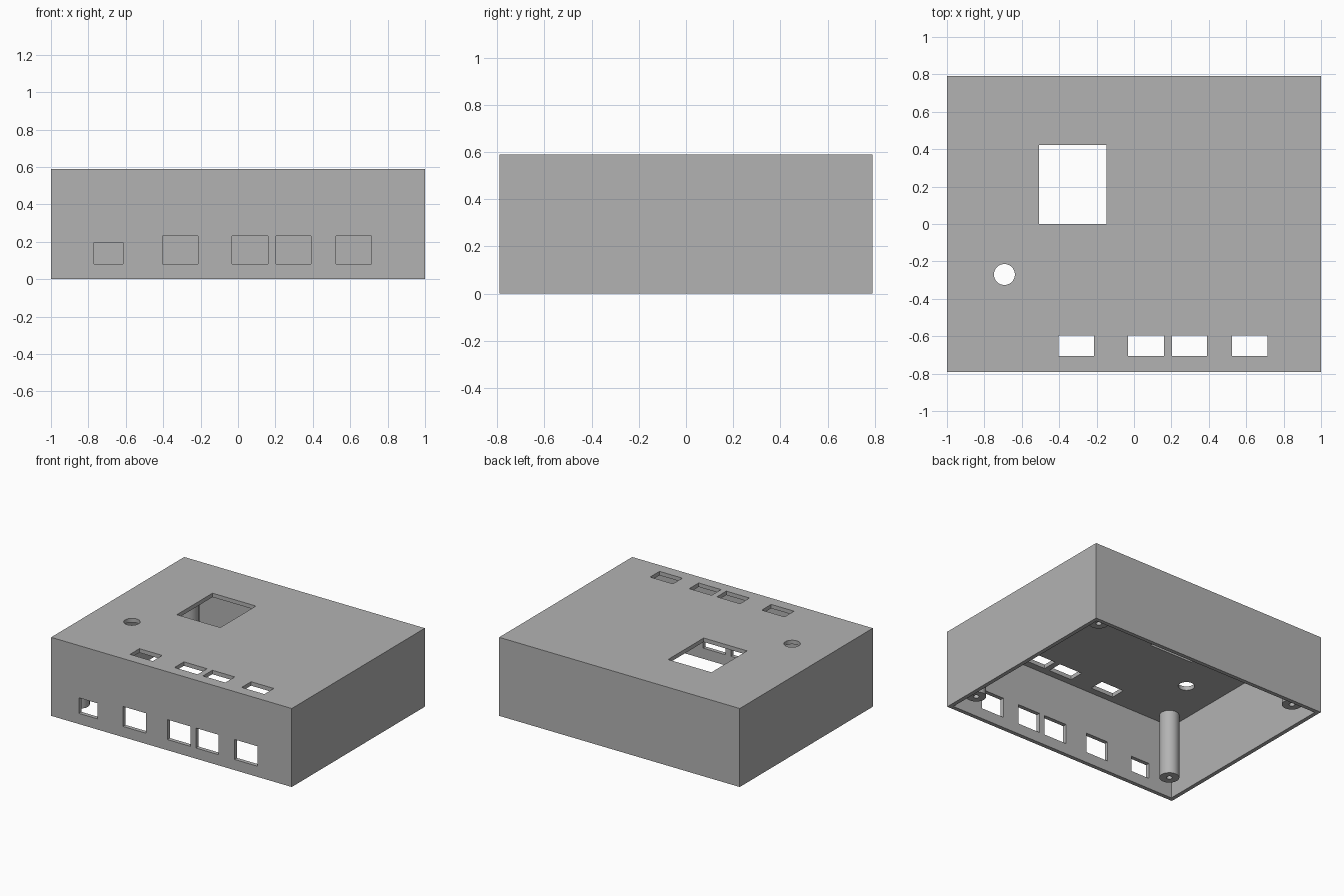
import bpy, bmesh, math
from mathutils import Matrix, Vector

cube = bpy.data.objects.get("Cube")
if cube:
    bpy.data.objects.remove(cube, do_unlink=True)

WIDTH, DEPTH, HEIGHT, WALL = 2.0, 1.58, 0.59, 0.03

grey = bpy.data.materials.new("plain_grey")
grey.use_nodes = True
grey.diffuse_color = (0.45, 0.45, 0.45, 1)
grey.node_tree.nodes["Principled BSDF"].inputs["Base Color"].default_value = grey.diffuse_color


def add_object(name, bm):
    mesh = bpy.data.meshes.new(name)
    bmesh.ops.recalc_face_normals(bm, faces=bm.faces)
    bm.to_mesh(mesh)
    bm.free()
    mesh.materials.append(grey)
    obj = bpy.data.objects.new(name, mesh)
    bpy.context.collection.objects.link(obj)
    return obj


def box(name, low, high):
    low, high = Vector(low), Vector(high)
    bm = bmesh.new()
    place = Matrix.Translation((low + high) / 2) @ Matrix.Diagonal((*(high - low), 1))
    bmesh.ops.create_cube(bm, size=1, matrix=place)
    return add_object(name, bm)


def cylinder(name, centre, radius, height):
    bm = bmesh.new()
    bmesh.ops.create_cone(bm, cap_ends=True, segments=48, radius1=radius, radius2=radius,
                          depth=height, matrix=Matrix.Translation(centre))
    return add_object(name, bm)


def select(obj):
    bpy.ops.object.select_all(action='DESELECT')
    obj.select_set(True)
    bpy.context.view_layer.objects.active = obj


def cut(obj, cutter):
    cutter.hide_render = True
    mod = obj.modifiers.new("cut", 'BOOLEAN')
    mod.operation, mod.solver, mod.object = 'DIFFERENCE', 'EXACT', cutter
    select(obj)
    bpy.ops.object.modifier_apply(modifier=mod.name)
    bpy.data.objects.remove(cutter, do_unlink=True)


# Hollow case, open underneath
X, Y = WIDTH / 2, DEPTH / 2
case = box("case", (-X, -Y, 0), (X, Y, HEIGHT))
cut(case, box("cavity", (WALL - X, WALL - Y, -0.1), (X - WALL, Y - WALL, HEIGHT - WALL)))

# Four ports, each with a slot in the front wall and one in the top
for left, right in ((-0.403, -0.213), (-0.033, 0.16), (0.203, 0.39), (0.525, 0.715)):
    cut(case, box("port", (left, -Y - 0.1, 0.08), (right, -Y + 0.06, 0.23)))
    cut(case, box("slot", (left, -0.707, HEIGHT - 0.08), (right, -0.595, HEIGHT + 0.1)))

# Small front port, square top window and round top hole
cut(case, box("small_port", (-0.77, -Y - 0.1, 0.08), (-0.615, -Y + 0.06, 0.197)))
cut(case, box("window", (-0.508, 0, HEIGHT - 0.08), (-0.147, 0.423, HEIGHT + 0.1)))
cut(case, cylinder("round_hole", (-0.693, -0.27, HEIGHT), 0.056, 0.2))
select(case)
bpy.ops.object.shade_smooth_by_angle(angle=math.radians(30))

# Screw posts with blind bores, hanging from the top near each corner
top = HEIGHT - WALL / 2
profile = ((0, 0.35), (0.02, 0.35), (0.02, 0.07), (0.068, 0.07), (0.068, top), (0, top))
for side, sx in (("left", 1), ("right", -1)):
    for end, sy in (("front", -1), ("back", 1)):
        bm = bmesh.new()
        points = [bm.verts.new((r, 0, z)) for r, z in profile]
        edges = [bm.edges.new(pair) for pair in zip(points, points[1:])]
        bmesh.ops.spin(bm, geom=points + edges, cent=(0, 0, 0), axis=(0, 0, 1),
                       angle=math.tau, steps=40)
        bmesh.ops.remove_doubles(bm, verts=bm.verts, dist=0.0001)
        post = add_object(f"{end}_{side}_screw_post", bm)
        post.location = (sx * 0.86, sy * 0.65, 0)
        select(post)
        bpy.ops.object.shade_smooth_by_angle(angle=math.radians(30))
